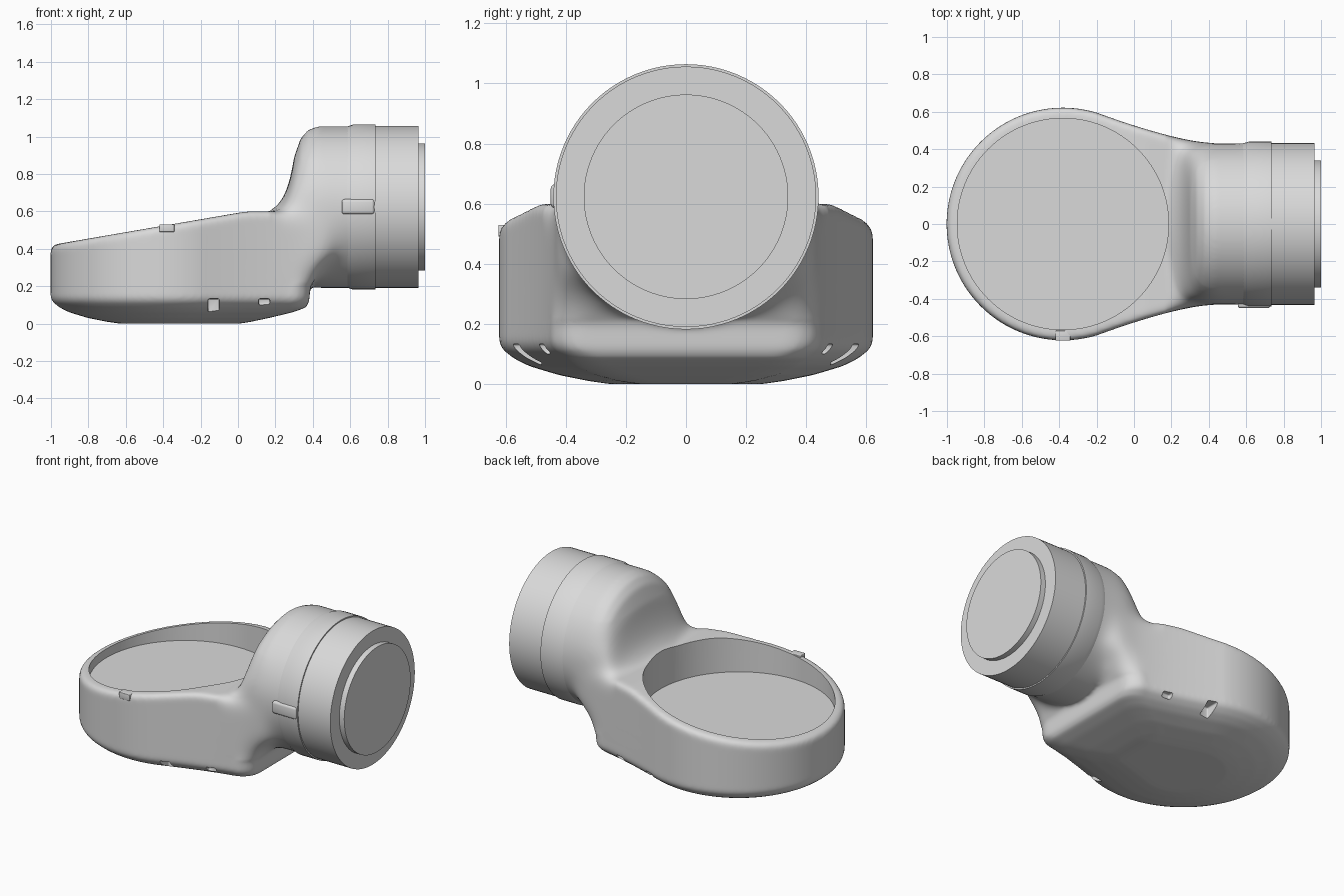
import bpy, bmesh
from math import sin, cos, pi, radians

cube = bpy.data.objects.get("Cube")
if cube:
    bpy.data.objects.remove(cube)

grey = bpy.data.materials.new("light_grey")
grey.use_nodes = True
grey.diffuse_color = (0.7, 0.7, 0.7, 1)
grey.node_tree.nodes["Principled BSDF"].inputs["Base Color"].default_value = (0.7, 0.7, 0.7, 1)

BOWL_X, BOWL_R, FLOOR_Z = -0.38, 0.622, 0.372
AXIS_Z, BARREL_R = 0.623, 0.432


def finish(bm, name):
    bmesh.ops.recalc_face_normals(bm, faces=bm.faces)
    mesh = bpy.data.meshes.new(name)
    bm.to_mesh(mesh)
    bm.free()
    mesh.materials.append(grey)
    ob = bpy.data.objects.new(name, mesh)
    bpy.context.collection.objects.link(ob)
    return ob


def activate(ob):
    bpy.ops.object.select_all(action='DESELECT')
    ob.select_set(True)
    bpy.context.view_layer.objects.active = ob


def modify(ob, kind, **settings):
    activate(ob)
    mod = ob.modifiers.new(kind.lower(), kind)
    for key, value in settings.items():
        setattr(mod, key, value)
    bpy.ops.object.modifier_apply(modifier=mod.name)


def combine(ob, other, operation):
    modify(ob, 'BOOLEAN', object=other, operation=operation, solver='EXACT')
    bpy.data.objects.remove(other)


def smooth(ob, angle=35):
    activate(ob)
    bpy.ops.object.shade_smooth_by_angle(angle=radians(angle))


def bridge(bm, rings):
    n = len(rings[0])
    for a, b in zip(rings, rings[1:]):
        for i in range(n):
            j = (i + 1) % n
            bm.faces.new((a[i], a[j], b[j], b[i]))


def lathe_x(name, profile, segments=96):
    """Revolve (x, radius) pairs around the barrel axis."""
    bm = bmesh.new()
    rings = [[bm.verts.new((x, r * cos(2 * pi * i / segments), AXIS_Z + r * sin(2 * pi * i / segments)))
              for i in range(segments)] for x, r in profile]
    bridge(bm, rings)
    bm.faces.new(rings[0])
    bm.faces.new(rings[-1])
    ob = finish(bm, name)
    smooth(ob, 30)
    return ob


def box(name, lo, hi, bevel=0.0):
    bm = bmesh.new()
    bmesh.ops.create_cube(bm, size=1)
    for v in bm.verts:
        v.co = [(a + b) / 2 + c * (b - a) for a, b, c in zip(lo, hi, v.co)]
    ob = finish(bm, name)
    if bevel:
        modify(ob, 'BEVEL', width=bevel, segments=3)
        smooth(ob)
    return ob


def outline(inset, end):
    """Closed plan outline of the body, mirrored about y = 0."""
    r, hw, end = BOWL_R - inset, BARREL_R - inset, end - inset
    pts = []
    for i in range(33):
        a = pi - (pi - radians(73)) * (i + 0.3) / 32.3
        pts.append((BOWL_X + r * cos(a), r * sin(a)))
    x0, w0 = pts[-1]
    corner = min(0.115, hw * 0.8)
    for i in range(1, 13):
        x = x0 + (end - corner - x0) * i / 12
        t = min(1, (x - x0) / (0.4 - x0))
        pts.append((x, hw + (w0 - hw) * (1 - t) ** 1.35))
    wx, ww = pts[-1]
    for i in range(1, 7):
        a = pi / 2 * i / 6
        pts.append((wx + corner * sin(a), ww - corner * (1 - cos(a))))
    return pts + [(x, -y) for x, y in reversed(pts)]


# Body: stacked plan outlines, dished underneath, sloping rounded rim on top
layers = [(0, .37, .38), (.01, .3, .37), (.03, .2, .365), (.06, .1, .39), (.085, .05, .412),
          (.115, .012, .392), (.14, 0, .382), (.2, 0, .388), (.3, 0, .455), (.375, 0, .54)]
rim = [(.03, 0), (.013, .006), (.004, .016), (0, .032)]
bm = bmesh.new()
rings = [[bm.verts.new((x, y, z)) for x, y in outline(inset, end)] for z, inset, end in layers]
for drop, inset in rim:
    rings.append([bm.verts.new((x, y, min(0.6, 0.42 + (x + 1) * 0.172) - drop))
                  for x, y in outline(inset, .59)])
bridge(bm, rings)
for ring in (rings[0], rings[-1]):
    n = len(ring)
    for i in range(n // 2 - 1):
        bm.faces.new((ring[i], ring[i + 1], ring[n - 2 - i], ring[n - 1 - i]))
body = finish(bm, "body")

# Neck: elliptical sections sweeping up into the barrel (x, centre z, width, up, down)
stations = [(.02, .4, .43, .18, .1), (.14, .45, .435, .145, .15), (.2, .5, .43, .118, .2),
            (.25, .55, .425, .135, .25), (.28, .6, .42, .18, .3), (.3, .62, .41, .27, .35),
            (.335, .623, .415, .367, .4), (.375, .623, .427, .412, .42),
            (.43, .623, .432, .432, .432), (.63, .623, .432, .432, .432)]
bm = bmesh.new()
rings = []
for x, c, w, up, down in stations:
    angles = [2 * pi * i / 96 for i in range(96)]
    rings.append([bm.verts.new((x, w * cos(a), c + (up if sin(a) > 0 else down) * sin(a))) for a in angles])
bridge(bm, rings)
bm.faces.new(rings[0])
bm.faces.new(rings[-1])
neck = finish(bm, "neck")

# Fuse body and neck into one casting, softened most where the neck flares
combine(body, neck, 'UNION')
modify(body, 'REMESH', mode='VOXEL', voxel_size=0.011)
modify(body, 'SMOOTH', factor=0.5, iterations=12)
blend = body.vertex_groups.new(name="neck_blend")
for v in body.data.vertices:
    x, y, z = v.co
    weight = min((x - .17) / .08, (.61 - x) / .06, (z - .215) / .05, (.88 - z) / .1, 1)
    if weight > 0:
        blend.add([v.index], weight, 'REPLACE')
modify(body, 'SMOOTH', factor=0.5, iterations=160, vertex_group="neck_blend")

# Bowl recess
bm = bmesh.new()
bmesh.ops.create_cone(bm, cap_ends=True, segments=128, radius1=0.565, radius2=0.565, depth=0.6)
bmesh.ops.translate(bm, verts=bm.verts, vec=(BOWL_X, 0, FLOOR_Z + 0.3))
combine(body, finish(bm, "bowl_cutter"), 'DIFFERENCE')

# Drain slots under both sides
for side in (-1, 1):
    for x, y, z in ((-.13, .48, .06), (.14, .45, .1)):
        ys = sorted((side * y, side * (y + 0.2)))
        slot = box("slot_cutter", (x - .03, ys[0], z), (x + .03, ys[1], .133), 0.008)
        combine(body, slot, 'DIFFERENCE')
body.data.materials.clear()
body.data.materials.append(grey)
smooth(body, 40)

# Barrel collar, end cap and raised end disc
lathe_x("barrel_collar", [(.575, .428), (.615, .441), (.735, .441), (.735, .42)])
lathe_x("barrel_cap", [(.72, .433), (.965, .433), (.965, .33)])
lathe_x("end_disc", [(.955, .34), (1, .34)])

# Side latch and rim tab
box("side_latch", (.555, -.45, .585), (.73, -.4, .665), 0.015)
box("rim_tab", (-.42, -.624, .49), (-.34, -.57, .53), 0.004)
